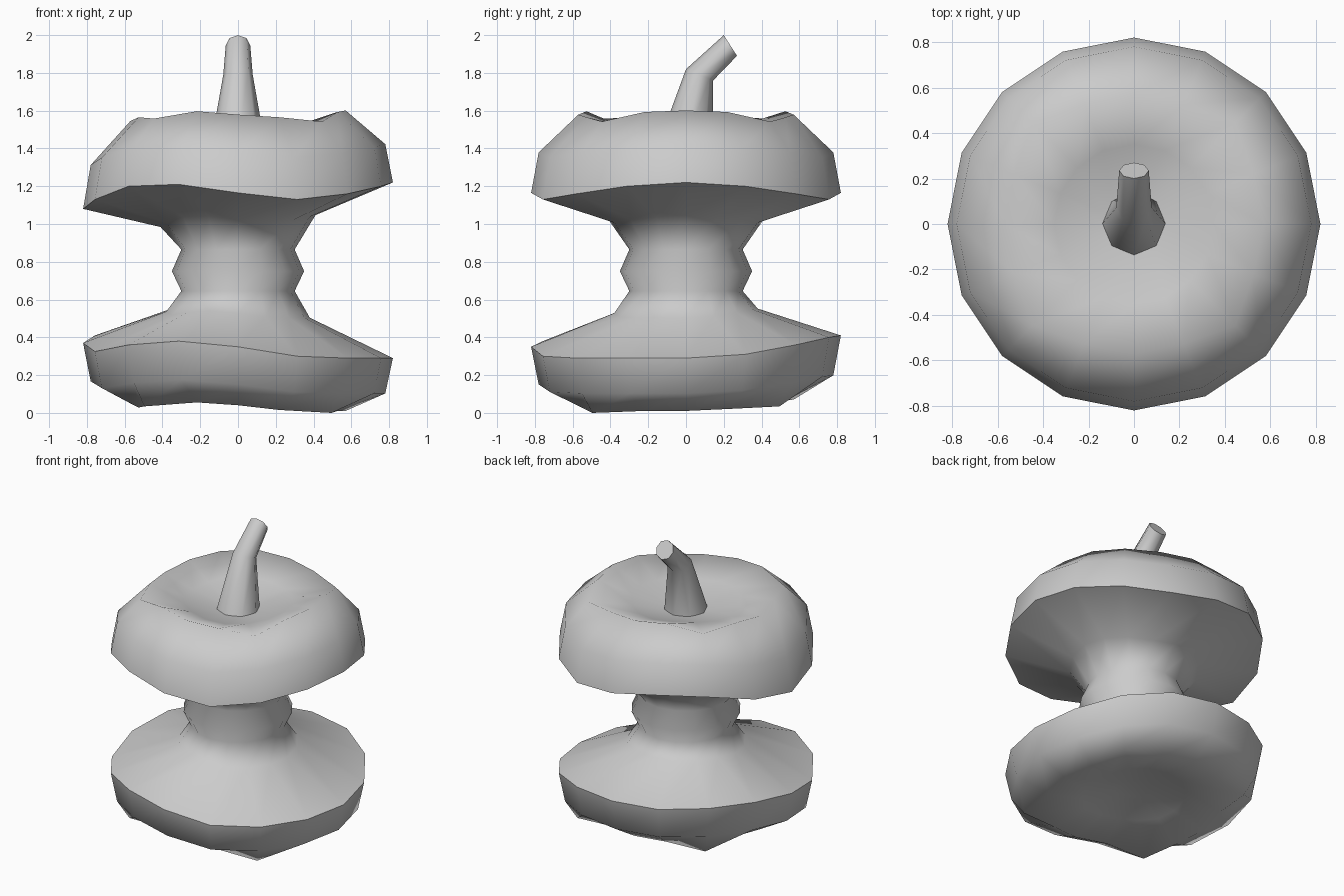
import bpy, bmesh, math
from mathutils import Vector

if "Cube" in bpy.data.objects:
    bpy.data.objects.remove(bpy.data.objects["Cube"])

SIDES = 16


def finish(name, bm, angle):
    bmesh.ops.recalc_face_normals(bm, faces=bm.faces)
    me = bpy.data.meshes.new(name)
    bm.to_mesh(me)
    bm.free()
    ob = bpy.data.objects.new(name, me)
    bpy.context.collection.objects.link(ob)
    bpy.ops.object.select_all(action='DESELECT')
    ob.select_set(True)
    bpy.context.view_layer.objects.active = ob
    bpy.ops.object.shade_smooth_by_angle(angle=math.radians(angle))
    return ob


def loft(bm, rings):
    loops = [[bm.verts.new(p) for p in ring] for ring in rings]
    for a, b in zip(loops, loops[1:]):
        n = len(a)
        for i in range(n):
            j = (i + 1) % n
            bm.faces.new((a[i], a[j], b[j], b[i]))
    return loops


# Bite-edge waves: height of each rim around the 16 sides, starting at +x
low_wave = [z - 0.355 for z in (.29, .31, .36, .40, .41, .41, .42, .41,
                                .37, .325, .36, .38, .35, .30, .29, .29)]
half = (1.22, 1.20, 1.16, 1.13, 1.165, 1.21, 1.20, 1.13, 1.08)
top_wave = [z - 1.16 for z in half + half[7:0:-1]]
flat = [0] * SIDES

# Profile: radius, height, wave, wave strength, extra radius and height on diagonals
profile = [
    (.12, .14, flat, 0, 0, 0),
    (.33, .10, low_wave, .25, 0, 0),
    (.57, .043, low_wave, .5, .13, -.011),
    (.78, .155, low_wave, .8, 0, 0),
    (.82, .355, low_wave, 1, 0, 0),
    (.38, .53, low_wave, .4, 0, 0),
    (.30, .645, flat, 0, 0, 0),
    (.35, .75, flat, 0, 0, 0),
    (.30, .865, flat, 0, 0, 0),
    (.41, 1.02, top_wave, .45, 0, 0),
    (.82, 1.16, top_wave, 1, 0, 0),
    (.78, 1.375, top_wave, .79, 0, 0),
    (.57, 1.577, top_wave, .4, .06, -.035),
    (.35, 1.50, top_wave, .2, 0, 0),
    (.13, 1.45, flat, 0, 0, 0),
]

# Eaten fruit body
rings = []
for r, z, wave, k, dr, dz in profile:
    ring = []
    for i in range(SIDES):
        a = math.tau * i / SIDES
        d = 1 if i % 4 == 2 else 0
        rr = r + dr * d
        zz = max(0, z + k * wave[i] + dz * d)
        ring.append((rr * math.cos(a), rr * math.sin(a), zz))
    rings.append(ring)
bm = bmesh.new()
loops = loft(bm, rings)
bm.faces.new(loops[0])
bm.faces.new(loops[-1])
finish("fruit_core", bm, 68)

# Bent stem: y, z, radius, lean towards the back
rings = []
for y, z, r, lean in ((0, 1.44, .14, 0), (.072, 1.79, .078, 22.5), (.235, 1.945, .065, 57.5)):
    t = math.radians(lean)
    across = Vector((0, math.cos(t), -math.sin(t)))
    rings.append([Vector((r * math.cos(a), y, z)) + across * r * math.sin(a)
                  for a in (math.tau * i / 8 for i in range(8))])
bm = bmesh.new()
loops = loft(bm, rings)
bm.faces.new(loops[0])
bm.faces.new(loops[-1])
finish("stem", bm, 60)
